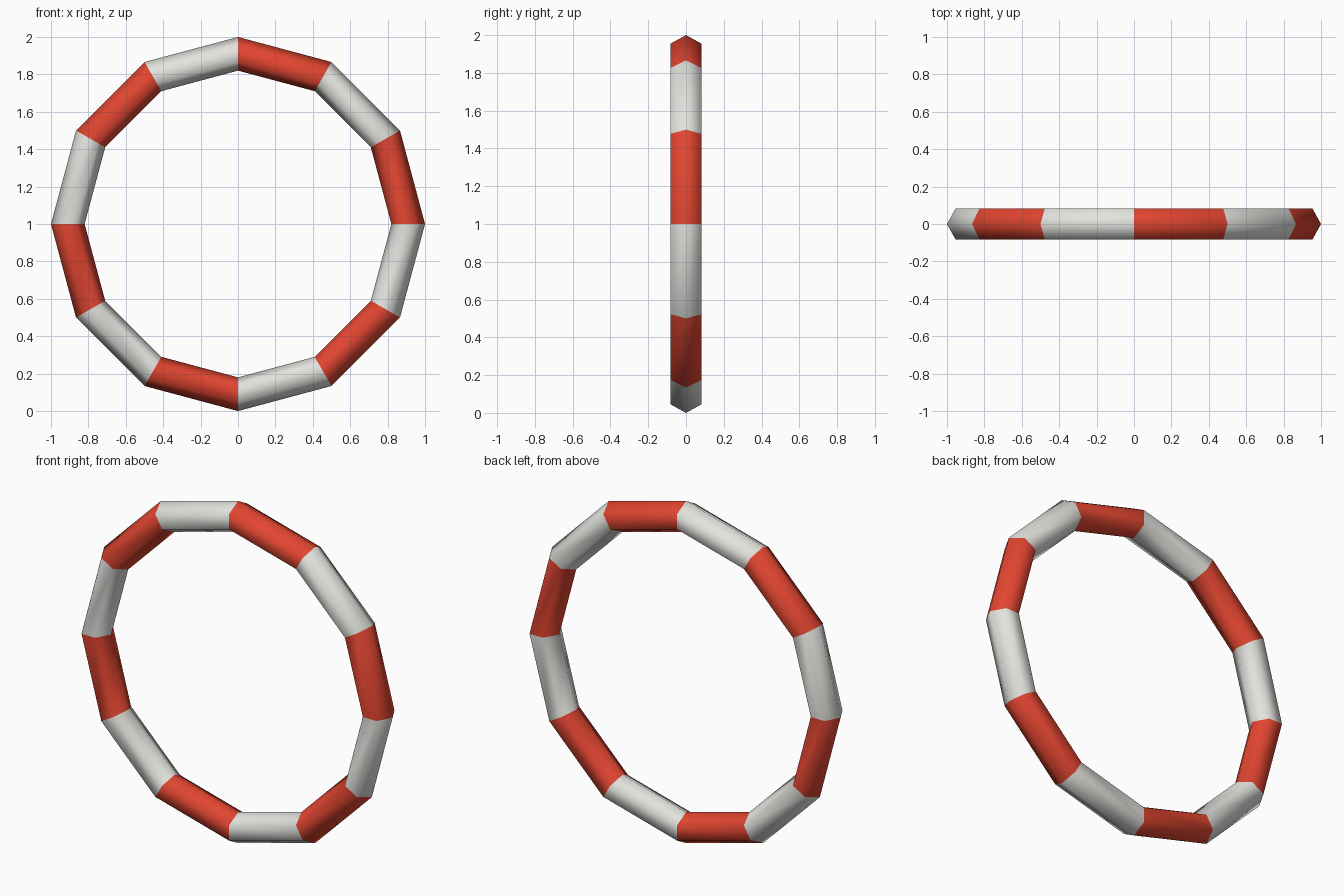
import bpy, bmesh, math

if "Cube" in bpy.data.objects:
    bpy.data.objects.remove(bpy.data.objects["Cube"])

SEGMENTS = 12
# Hexagonal tube section: (radius in ring plane, depth y)
PROFILE = [(1.0, 0), (0.954, 0.083), (0.866, 0.083),
           (0.82, 0), (0.866, -0.083), (0.954, -0.083)]


def material(name, rgb):
    m = bpy.data.materials.new(name)
    m.diffuse_color = (*rgb, 1)
    m.use_nodes = True
    m.node_tree.nodes["Principled BSDF"].inputs["Base Color"].default_value = m.diffuse_color
    return m


# Upright ring with alternating coloured segments
bm = bmesh.new()
rings = []
for i in range(SEGMENTS):
    a = 2 * math.pi * i / SEGMENTS
    rings.append([bm.verts.new((r * math.cos(a), y, 1 + r * math.sin(a)))
                  for r, y in PROFILE])
n = len(PROFILE)
for i in range(SEGMENTS):
    p, q = rings[i], rings[(i + 1) % SEGMENTS]
    for j in range(n):
        k = (j + 1) % n
        f = bm.faces.new((p[j], p[k], q[k], q[j]))
        f.material_index = i % 2
        f.smooth = True
bmesh.ops.recalc_face_normals(bm, faces=bm.faces)

mesh = bpy.data.meshes.new("striped_ring")
bm.to_mesh(mesh)
bm.free()
mesh.materials.append(material("red", (0.76, 0.06, 0.03)))
mesh.materials.append(material("off white", (0.76, 0.76, 0.73)))
bpy.context.collection.objects.link(bpy.data.objects.new("striped_ring", mesh))
